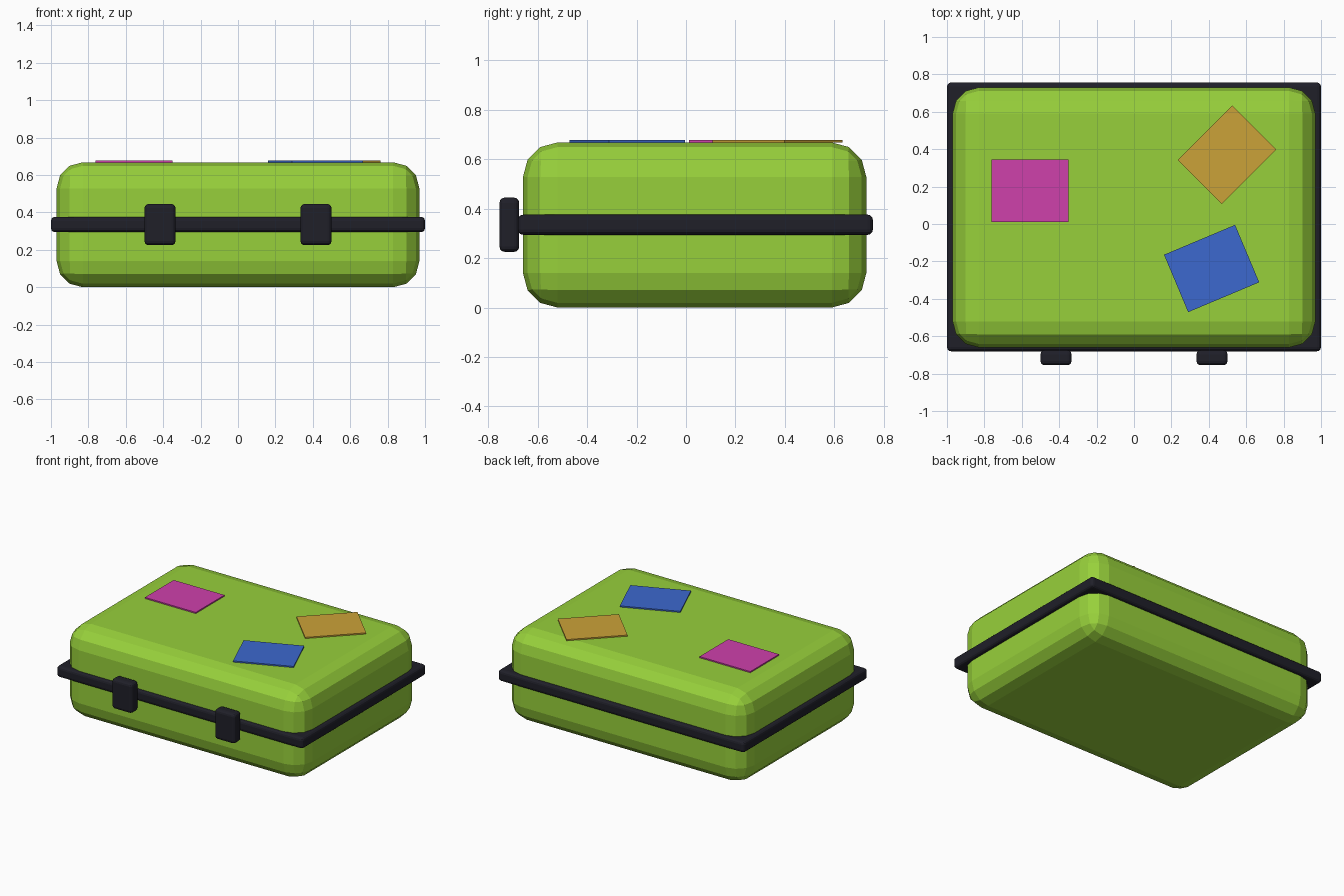
import bpy
import math

cube = bpy.data.objects.get("Cube")
if cube:
    bpy.data.objects.remove(cube, do_unlink=True)


def make_material(name, rgb):
    mat = bpy.data.materials.new(name)
    mat.use_nodes = True
    color = (*rgb, 1.0)
    mat.diffuse_color = color
    mat.node_tree.nodes["Principled BSDF"].inputs["Base Color"].default_value = color
    return mat


def make_box(name, center, size, mat, bevel=0.0, segments=3, turn=0.0):
    """Box with optional rounded edges, turned about z (degrees)."""
    bpy.ops.mesh.primitive_cube_add(size=1, location=center)
    obj = bpy.context.object
    obj.name = name
    obj.scale = size
    bpy.ops.object.transform_apply(location=False, rotation=False, scale=True)
    obj.rotation_euler.z = math.radians(turn)
    obj.data.materials.append(mat)
    if bevel:
        mod = obj.modifiers.new("rounded_edges", "BEVEL")
        mod.width = bevel
        mod.segments = segments
    return obj


green = make_material("lime green", (0.31, 0.63, 0.043))
black = make_material("blue black", (0.014, 0.014, 0.022))
magenta = make_material("magenta", (0.62, 0.052, 0.41))
blue = make_material("blue", (0.045, 0.14, 0.62))
ochre = make_material("ochre", (0.60, 0.36, 0.04))

# Case shell and the dark band around its seam
TOP = 0.668
BACK = 0.035
make_box("case_shell", (0, BACK, TOP / 2), (1.94, 1.39, TOP), green, bevel=0.14)
make_box("seam_band", (0, BACK + 0.003, 0.335), (2.0, 1.437, 0.082), black, bevel=0.022)

# Front latches
for side, x in (("right", -0.417), ("left", 0.417)):
    make_box(f"{side}_latch", (x, -0.715, 0.335), (0.166, 0.08, 0.22), black, bevel=0.022)

# Stickers on the lid
for name, x, y, turn, mat in (
    ("magenta_sticker", -0.557, 0.178, 0, magenta),
    ("blue_sticker", 0.415, -0.238, 22.8, blue),
    ("ochre_sticker", 0.498, 0.37, 45, ochre),
):
    make_box(name, (x, y, TOP + 0.0045), (0.412, 0.333, 0.009), mat, turn=turn)
